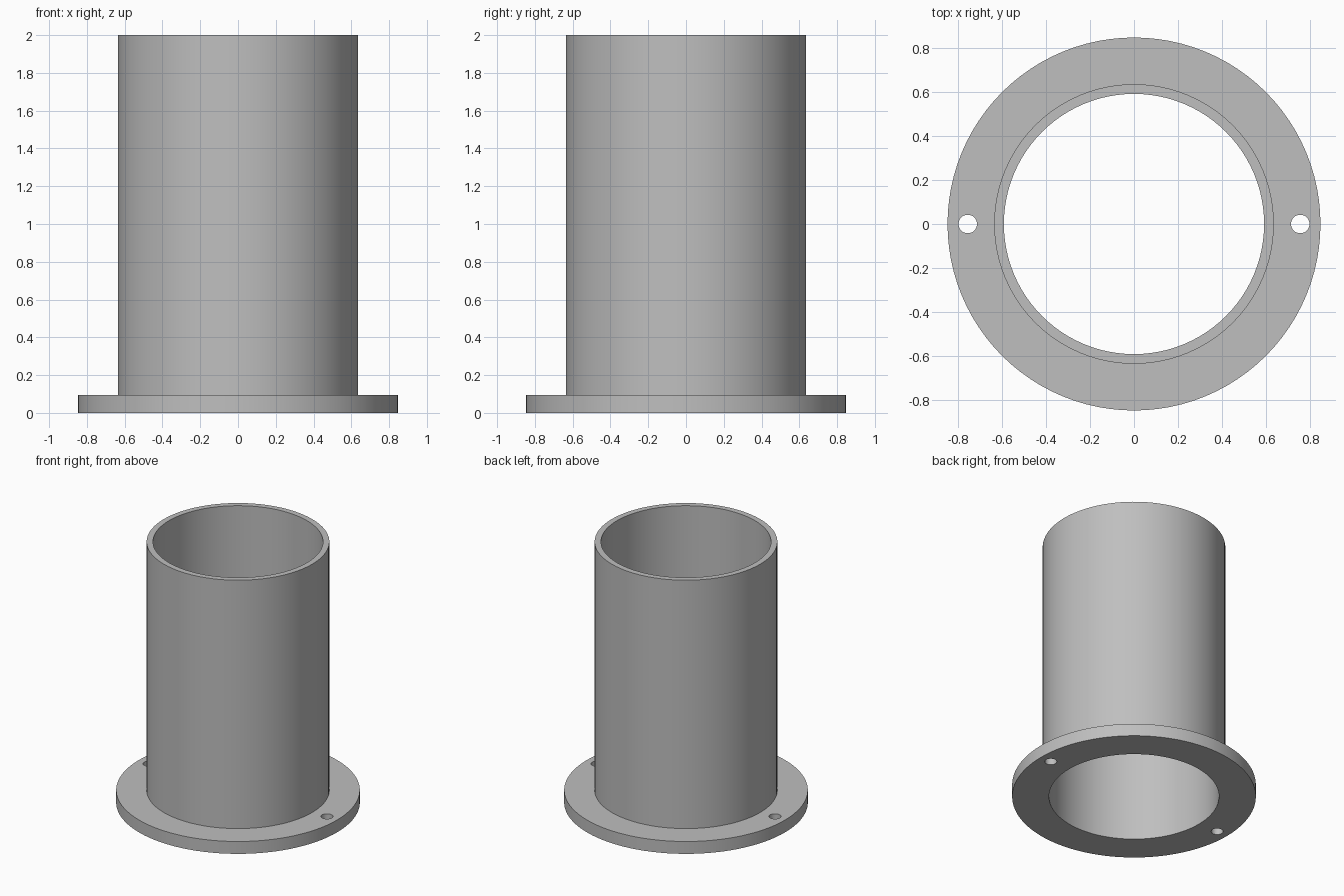
import bpy, bmesh, math

if "Cube" in bpy.data.objects:
    bpy.data.objects.remove(bpy.data.objects["Cube"])

SEGMENTS = 96
FLANGE_R, TUBE_R, BORE_R = 0.847, 0.635, 0.591
FLANGE_H, HEIGHT = 0.095, 2.0
HOLE_X, HOLE_R = 0.755, 0.042

grey = bpy.data.materials.new("mid grey")
grey.diffuse_color = (0.52, 0.52, 0.52, 1)
grey.use_nodes = True
grey.node_tree.nodes["Principled BSDF"].inputs["Base Color"].default_value = grey.diffuse_color

# Flanged tube: closed wall profile revolved around z
profile = [(BORE_R, 0), (FLANGE_R, 0), (FLANGE_R, FLANGE_H),
           (TUBE_R, FLANGE_H), (TUBE_R, HEIGHT), (BORE_R, HEIGHT)]
bm = bmesh.new()
rings = []
for i in range(SEGMENTS):
    a = 2 * math.pi * i / SEGMENTS
    rings.append([bm.verts.new((r * math.cos(a), r * math.sin(a), z)) for r, z in profile])
for i in range(SEGMENTS):
    here, after = rings[i], rings[(i + 1) % SEGMENTS]
    for j in range(len(profile)):
        k = (j + 1) % len(profile)
        bm.faces.new((here[j], after[j], after[k], here[k]))
bmesh.ops.recalc_face_normals(bm, faces=bm.faces)
mesh = bpy.data.meshes.new("flanged_tube")
bm.to_mesh(mesh)
bm.free()
mesh.materials.append(grey)
tube = bpy.data.objects.new("flanged_tube", mesh)
bpy.context.collection.objects.link(tube)

# Two bolt holes through the flange
for side in (-1, 1):
    bpy.ops.mesh.primitive_cylinder_add(vertices=32, radius=HOLE_R, depth=0.3,
                                        location=(side * HOLE_X, 0, FLANGE_H / 2))
    cutter = bpy.context.object
    cutter.name = "bolt_hole_cutter"
    cutter.hide_render = True
    cutter.data.materials.append(grey)
    cut = tube.modifiers.new("bolt_hole", 'BOOLEAN')
    cut.operation, cut.solver, cut.object = 'DIFFERENCE', 'EXACT', cutter
    bpy.ops.object.select_all(action='DESELECT')
    tube.select_set(True)
    bpy.context.view_layer.objects.active = tube
    bpy.ops.object.modifier_apply(modifier=cut.name)
    bpy.data.objects.remove(cutter)

# Smooth round walls, crisp rims
bpy.ops.object.shade_smooth_by_angle(angle=math.radians(30))
